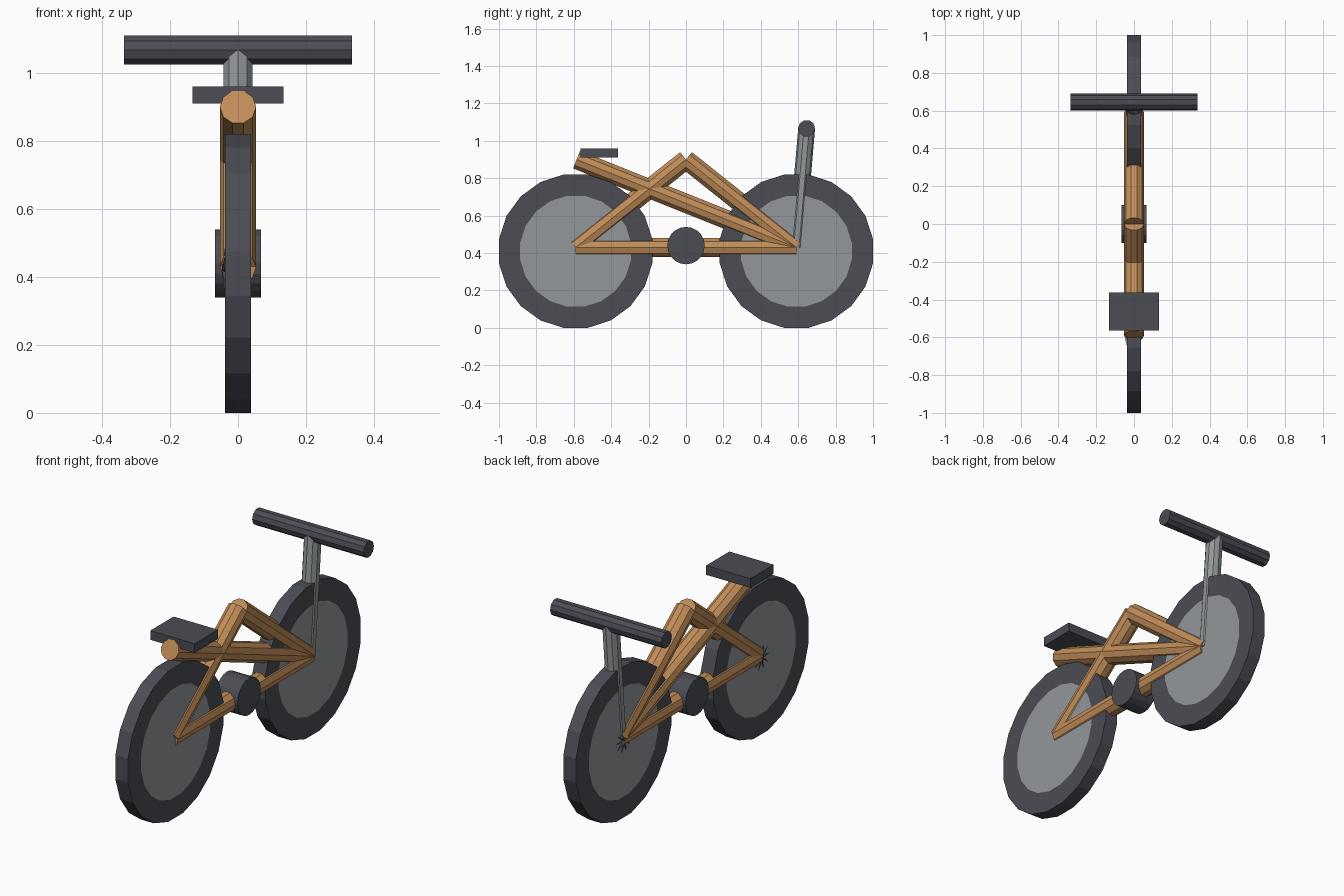
import bpy, bmesh
from math import pi, sin, cos, atan2
from mathutils import Matrix, Vector

if "Cube" in bpy.data.objects:
    bpy.data.objects.remove(bpy.data.objects["Cube"])


def material(name, rgb):
    m = bpy.data.materials.new(name)
    m.diffuse_color = (*rgb, 1)
    m.use_nodes = True
    m.node_tree.nodes["Principled BSDF"].inputs["Base Color"].default_value = m.diffuse_color
    return m


WOOD = material("wood", (0.54, 0.27, 0.10))
DARK = material("dark_rubber", (0.07, 0.075, 0.09))
GREY = material("grey_metal", (0.29, 0.31, 0.32))


def finish(bm, name, *mats):
    bmesh.ops.recalc_face_normals(bm, faces=bm.faces)
    me = bpy.data.meshes.new(name)
    bm.to_mesh(me)
    bm.free()
    ob = bpy.data.objects.new(name, me)
    for m in mats:
        me.materials.append(m)
    bpy.context.collection.objects.link(ob)
    return ob


def cylinder(bm, r, depth, sides, matrix):
    bmesh.ops.create_cone(bm, cap_ends=True, segments=sides, radius1=r, radius2=r,
                          depth=depth, matrix=matrix)


def tube(name, a, b, r, mat, spin=0):
    """Ten-sided tube in the x = 0 plane between two (y, z) points."""
    dy, dz = b[0] - a[0], b[1] - a[1]
    mid = Vector((0, (a[0] + b[0]) / 2, (a[1] + b[1]) / 2))
    mtx = (Matrix.Translation(mid) @ Matrix.Rotation(-atan2(dy, dz), 4, 'X')
           @ Matrix.Rotation(spin, 4, 'Z'))
    bm = bmesh.new()
    cylinder(bm, r, (dy * dy + dz * dz) ** 0.5, 10, mtx)
    return finish(bm, name, mat)


def crossbar(name, y, z, r, length, sides):
    """Cylinder lying along x."""
    bm = bmesh.new()
    cylinder(bm, r, length, sides,
             Matrix.Translation((0, y, z)) @ Matrix.Rotation(pi / 2, 4, 'Y'))
    return finish(bm, name, DARK)


def wheel(name, y):
    # flat-sided tyre with an inset disc on both faces
    bm = bmesh.new()
    cylinder(bm, 0.415, 0.076, 20,
             Matrix.Translation((0, y, 0.41)) @ Matrix.Rotation(pi / 2, 4, 'Y')
             @ Matrix.Rotation(pi / 20, 4, 'Z'))
    caps = [f for f in bm.faces if len(f.verts) > 4]
    bmesh.ops.inset_individual(bm, faces=caps, thickness=0.115)
    for f in bm.faces:
        f.material_index = 1 if len(f.verts) > 4 else 0
    finish(bm, name, DARK, GREY)


def hub_star(name, y):
    # small spiky hub on the left face
    bm = bmesh.new()
    tip = bm.verts.new((-0.048, y, 0.42))
    ring = []
    for i in range(20):
        r = 0.015 if i % 2 else 0.07
        a = i * pi / 10
        ring.append(bm.verts.new((-0.0385, y + r * cos(a), 0.42 + r * sin(a))))
    for i in range(20):
        bm.faces.new((tip, ring[i], ring[(i + 1) % 20]))
    bm.faces.new(ring)
    finish(bm, name, DARK)


# Wheels and hubs
for side, y in (("seat_end", -0.59), ("steering_end", 0.59)):
    wheel(side + "_wheel", y)
    hub_star(side + "_hub", y)

# Frame tubes
REAR, FRONT, PEAK, SEAT = (-0.59, 0.43), (0.59, 0.43), (0, 0.9), (-0.585, 0.9)
for name, a, b in (("frame_bottom_tube", REAR, FRONT),
                   ("frame_rear_tube", REAR, PEAK),
                   ("frame_front_tube", PEAK, FRONT),
                   ("frame_seat_tube", FRONT, SEAT)):
    tube(name, a, b, 0.0535, WOOD, pi / 2)

# Steering stem and handlebar
tube("steering_stem", (0.59, 0.43), (0.645, 1.067), 0.045, GREY)
crossbar("handlebar", 0.645, 1.067, 0.045, 0.67, 10)

# Crank drum
crossbar("crank", 0, 0.44, 0.1, 0.134, 20)

# Seat
bm = bmesh.new()
bmesh.ops.create_cube(bm, size=1, matrix=Matrix.Translation((0, -0.463, 0.935))
                      @ Matrix.Diagonal((0.267, 0.2, 0.05, 1)))
finish(bm, "seat", DARK)
